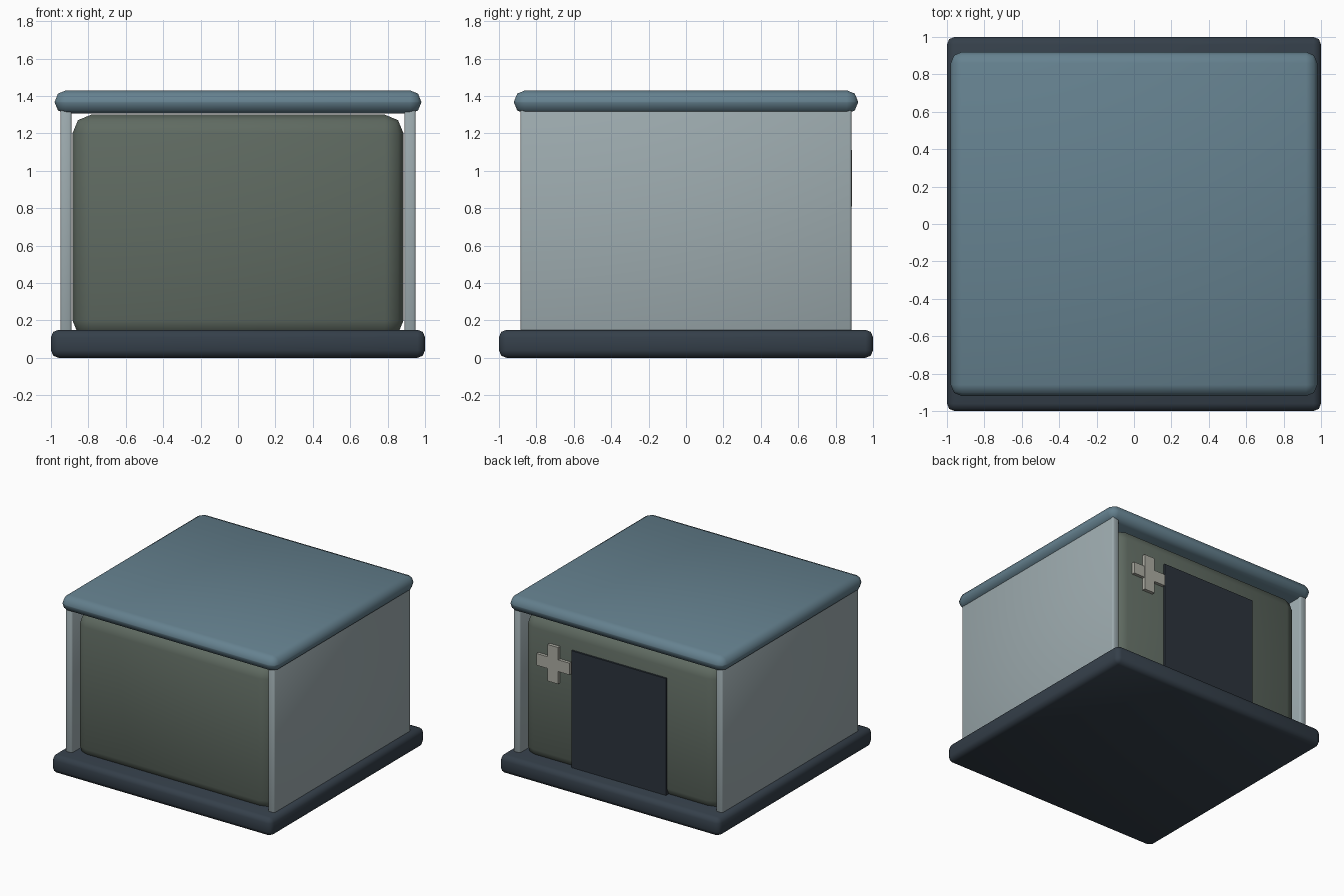
import bpy
import math

if "Cube" in bpy.data.objects:
    bpy.data.objects.remove(bpy.data.objects["Cube"])


def material(name, rgb):
    m = bpy.data.materials.new(name)
    m.diffuse_color = (*rgb, 1)
    m.use_nodes = True
    m.node_tree.nodes["Principled BSDF"].inputs["Base Color"].default_value = m.diffuse_color
    return m


def block(name, lo, hi, mat, bevel=0.0, segments=2):
    """Box between two corners, with optional rounded edges."""
    bpy.ops.mesh.primitive_cube_add(
        size=1, location=[(a + b) / 2 for a, b in zip(lo, hi)])
    ob = bpy.context.object
    ob.name = name
    ob.scale = [b - a for a, b in zip(lo, hi)]
    bpy.ops.object.transform_apply(location=False, rotation=False, scale=True)
    ob.data.materials.append(mat)
    if bevel:
        mod = ob.modifiers.new("rounded_edges", 'BEVEL')
        mod.width = bevel
        mod.segments = segments
        bpy.ops.object.modifier_apply(modifier=mod.name)
        bpy.ops.object.shade_smooth_by_angle(angle=math.radians(50))
    return ob


dark = material("dark_slate", (0.035, 0.05, 0.068))
blue = material("roof_blue", (0.13, 0.22, 0.275))
pale = material("pale_grey", (0.34, 0.41, 0.43))
green = material("grey_green", (0.115, 0.145, 0.12))
black = material("door_dark", (0.025, 0.034, 0.046))
cream = material("cross_pale", (0.42, 0.42, 0.37))

# foundation slab, main body and overhanging roof
block("base_slab", (-1, -1, 0), (1, 1, 0.15), dark, 0.04)
block("body", (-0.885, -0.86, 0.10), (0.885, 0.86, 1.30), green, 0.10)
block("roof", (-0.98, -0.92, 1.305), (0.98, 0.92, 1.43), blue, 0.06)

# side wall panels
for side, x0 in (("left", -0.95), ("right", 0.89)):
    block(side + "_wall", (x0, -0.885, 0.12), (x0 + 0.06, 0.885, 1.34), pale, 0.012)

# door on the back
block("door", (-0.43, 0.84, 0.13), (0.43, 0.875, 1.11), black)

# plus-shaped sign beside the door
cx, cz, arm, half = 0.59, 0.96, 0.15, 0.048
block("cross_upright", (cx - half, 0.85, cz - arm), (cx + half, 0.887, cz + arm), cream)
block("cross_bar", (cx - arm, 0.85, cz - half), (cx + arm, 0.885, cz + half), cream)
